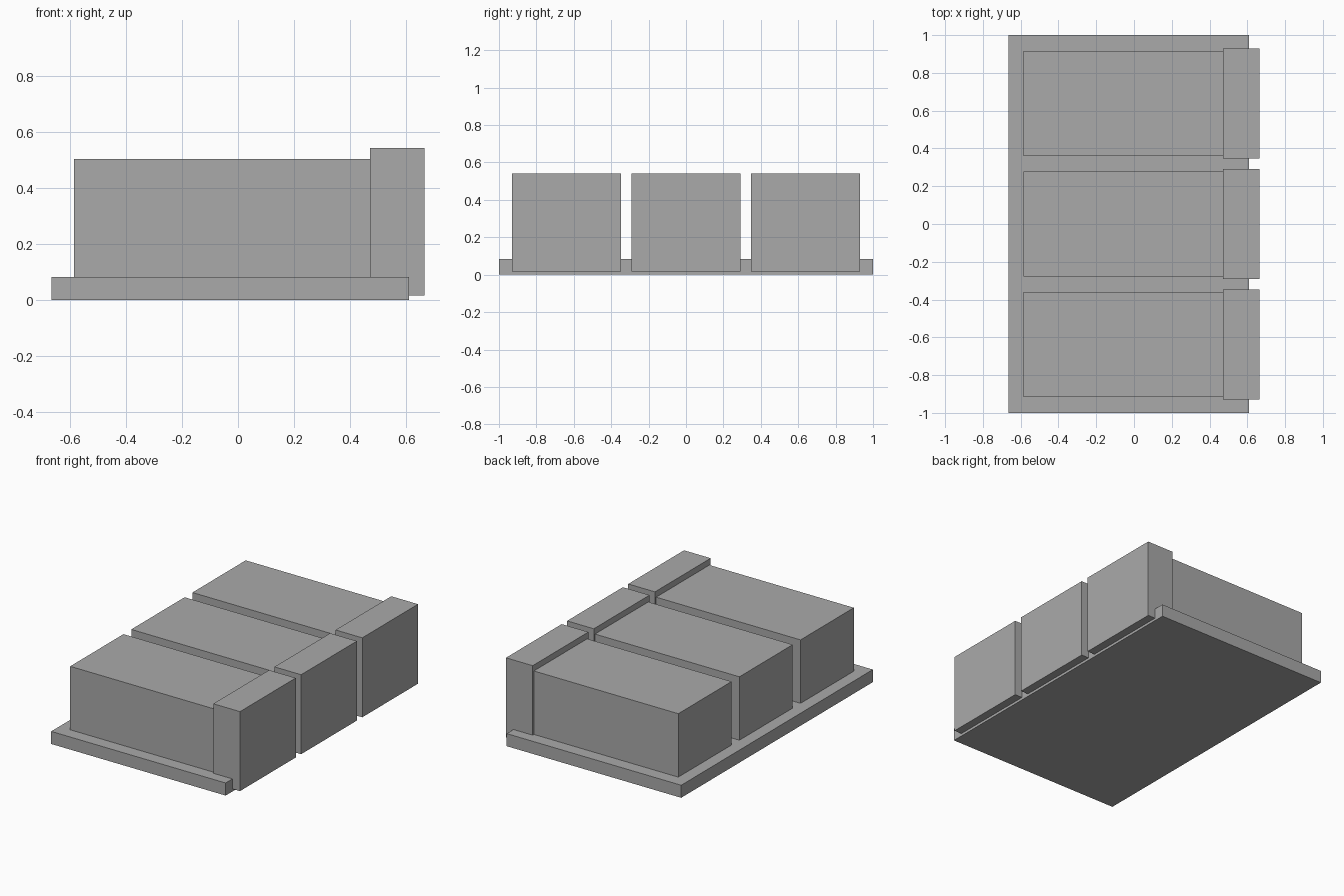
import bpy

if "Cube" in bpy.data.objects:
    bpy.data.objects.remove(bpy.data.objects["Cube"])

grey = bpy.data.materials.new("plain grey")
grey.diffuse_color = (0.4, 0.4, 0.4, 1)
grey.use_nodes = True
grey.node_tree.nodes["Principled BSDF"].inputs["Base Color"].default_value = grey.diffuse_color


def box(name, x, y, z):
    """Box spanning the given (min, max) ranges."""
    spans = (x, y, z)
    bpy.ops.mesh.primitive_cube_add(size=1, location=[(a + b) / 2 for a, b in spans])
    ob = bpy.context.object
    ob.name = name
    ob.scale = [b - a for a, b in spans]
    bpy.ops.object.transform_apply(location=False, rotation=False, scale=True)
    ob.data.materials.append(grey)
    return ob


# Base slab
box("base_slab", (-0.665, 0.61), (-1, 1), (0, 0.083))

# Three long blocks, each with a taller end panel overhanging the slab
for label, y in (("front", -0.638), ("middle", 0), ("back", 0.638)):
    box(label + "_block", (-0.585, 0.47), (y - 0.278, y + 0.278), (0.083, 0.502))
    box(label + "_end_panel", (0.47, 0.665), (y - 0.291, y + 0.291), (0.017, 0.542))
